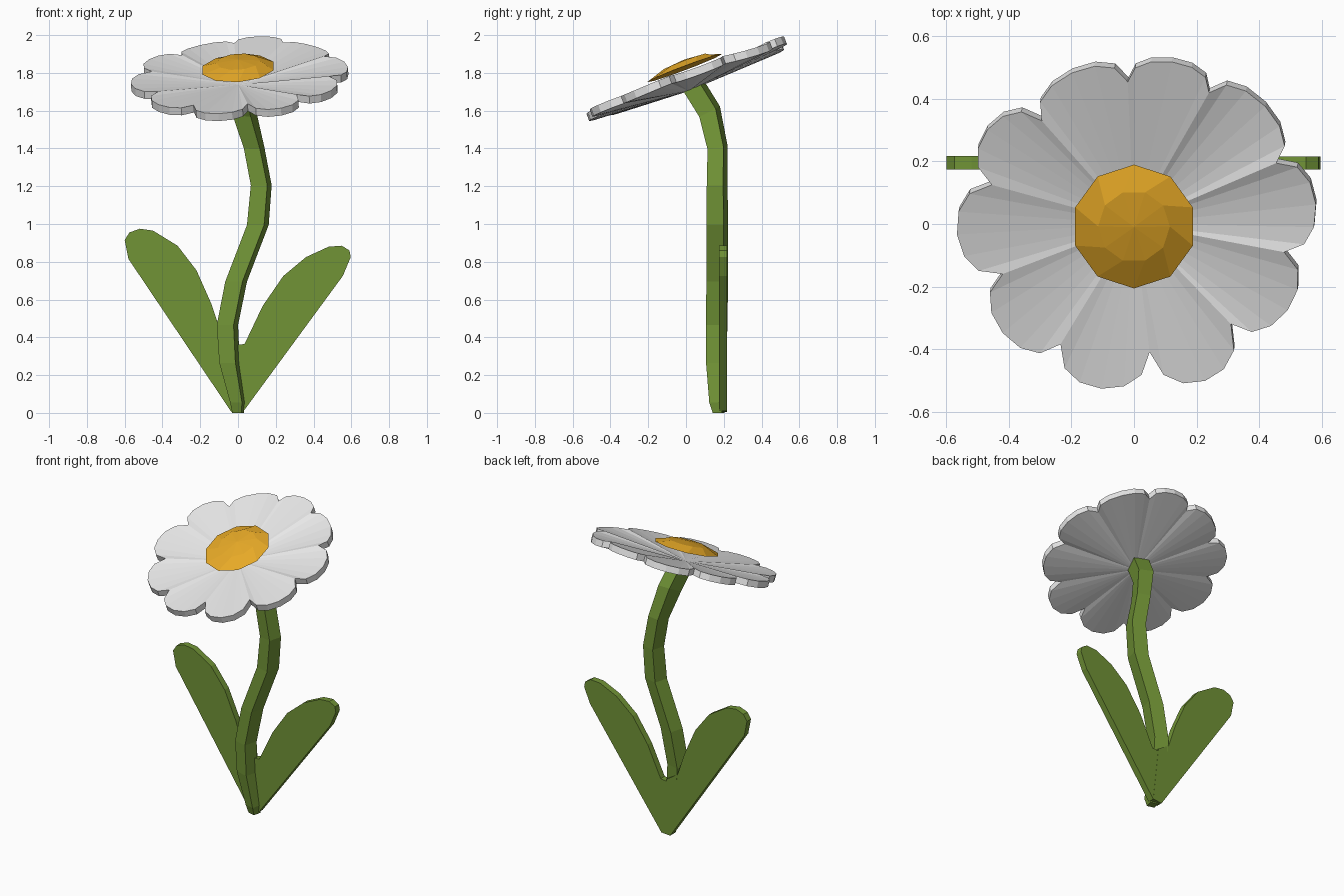
import bpy, bmesh, math
from mathutils import Vector, Matrix

if "Cube" in bpy.data.objects:
    bpy.data.objects.remove(bpy.data.objects["Cube"])


def material(name, rgb):
    m = bpy.data.materials.new(name)
    m.diffuse_color = (*rgb, 1)
    m.use_nodes = True
    m.node_tree.nodes["Principled BSDF"].inputs["Base Color"].default_value = m.diffuse_color
    return m


GREEN = material("leaf green", (0.165, 0.295, 0.037))
WHITE = material("petal white", (0.8, 0.8, 0.8))
YELLOW = material("warm yellow", (0.8, 0.40, 0.02))


def finish(name, bm, mat):
    bmesh.ops.recalc_face_normals(bm, faces=bm.faces[:])
    me = bpy.data.meshes.new(name)
    bm.to_mesh(me)
    bm.free()
    me.materials.append(mat)
    ob = bpy.data.objects.new(name, me)
    bpy.context.collection.objects.link(ob)
    return ob


def loft(bm, rings):
    """Bridge equal rings of points and return the vertex rings."""
    vs = [[bm.verts.new(p) for p in r] for r in rings]
    n = len(vs[0])
    for a, b in zip(vs, vs[1:]):
        for i in range(n):
            bm.faces.new((a[i], a[(i + 1) % n], b[(i + 1) % n], b[i]))
    return vs


def fan(bm, ring, tip):
    c = bm.verts.new(tip)
    for i in range(len(ring)):
        bm.faces.new((ring[i], ring[(i + 1) % len(ring)], c))


# Tilted plane of the flower head
SX, SY = 0.06, 0.375
NORMAL = Vector((-SX, -SY, 1)).normalized()


def on_head(x, y, lift=0.0):
    return Vector((x, y, 1.793 + SX * x + SY * y + lift))


# Petals: notches around the rim, each with the bulge and tip lift of the next petal
rim = [(-.295, .33, .10, -.010), (-.02, .455, .082, .004), (.24, .42, .10, -.018),
       (.455, .195, .115, -.015), (.48, -.09, .12, -.008), (.31, -.32, .145, 0),
       (.05, -.41, .13, 0), (-.235, -.385, .12, 0), (-.42, -.16, .13, 0),
       (-.455, .125, .12, 0)]
STEPS = 6
THICK = 0.042
outline = []
for i, (x, y, h, lift) in enumerate(rim):
    x2, y2 = rim[(i + 1) % len(rim)][:2]
    a, b = Vector((x, y)), Vector((x2, y2))
    out = Vector((-(b - a).y, (b - a).x)).normalized()
    for k in range(STEPS):
        t = math.pi * k / STEPS
        along = 0.5 - 0.5 * math.cos(t)
        p = a.lerp(b, along) + out * h * math.sin(t) ** 0.8
        outline.append(on_head(p.x, p.y, lift * math.sin(t)))
bm = bmesh.new()
top, bottom = loft(bm, [outline, [p - NORMAL * THICK for p in outline]])
fan(bm, top, on_head(0, 0, -0.05))
fan(bm, bottom, on_head(0, 0, -0.045) - NORMAL * THICK)
finish("petals", bm, WHITE)

# Faceted domed flower centre, a thin-edged lens just above the petals
bm = bmesh.new()
rings = []
for r, h, turn in ((.198, .04, 0), (.115, .074, .5)):
    rings.append([on_head(r * math.cos(math.tau * (k + turn) / 10 + 1.57),
                          r * math.sin(math.tau * (k + turn) / 10 + 1.57) - .008, h)
                  for k in range(10)])
vs = loft(bm, rings)
fan(bm, vs[-1], on_head(0, -.01, .086))
bm.faces.new(vs[0])
finish("flower_centre", bm, YELLOW)

# Bent square stem: x, y, z, side length, forward lean
path = [(0, .172, .005, .05, 0), (-.002, .163, .06, .065, 0),
        (-.045, .160, .27, .088, 0), (-.056, .163, .47, .092, 0),
        (-.01, .165, .70, .094, 0), (.105, .165, 1.0, .094, 0),
        (.123, .165, 1.21, .09, 0), (.085, .167, 1.41, .088, 10),
        (.032, .125, 1.60, .1, 27), (0, .035, 1.745, .1, 30)]
bm = bmesh.new()
rings = []
for x, y, z, side, lean in path:
    rot = Matrix.Rotation(math.radians(lean), 3, 'X') @ Matrix.Rotation(math.radians(-15), 3, 'Z')
    rings.append([Vector((x, y, z)) + rot @ Vector((sx * side / 2, sy * side / 2, 0))
                  for sx, sy in ((-1, -1), (1, -1), (1, 1), (-1, 1))])
vs = loft(bm, rings)
bm.faces.new(vs[0])
bm.faces.new(vs[-1])
finish("stem", bm, GREEN)


# Flat leaves cut from upright profiles
def leaf(name, profile, y0, y1):
    bm = bmesh.new()
    vs = loft(bm, [[(x, y, z) for x, z in profile] for y in (y0, y1)])
    bm.faces.new(vs[0])
    bm.faces.new(vs[1])
    finish(name, bm, GREEN)


leaf("left_leaf", [(-.035, .01), (-.58, .82), (-.6, .92), (-.575, .96), (-.52, .98),
                   (-.45, .97), (-.32, .89), (-.22, .76), (-.14, .58), (-.09, .43),
                   (-.01, .38), (.03, .015)], .175, .217)
leaf("right_leaf", [(.03, .015), (.555, .73), (.597, .83), (.59, .865), (.55, .89),
                    (.48, .885), (.36, .83), (.24, .73), (.13, .57), (.035, .37),
                    (-.04, .36), (-.035, .01)], .174, .216)

# Rest the plant on the ground
low = min(v.co.z for o in bpy.data.objects for v in o.data.vertices)
for o in bpy.data.objects:
    for v in o.data.vertices:
        v.co.z -= low
